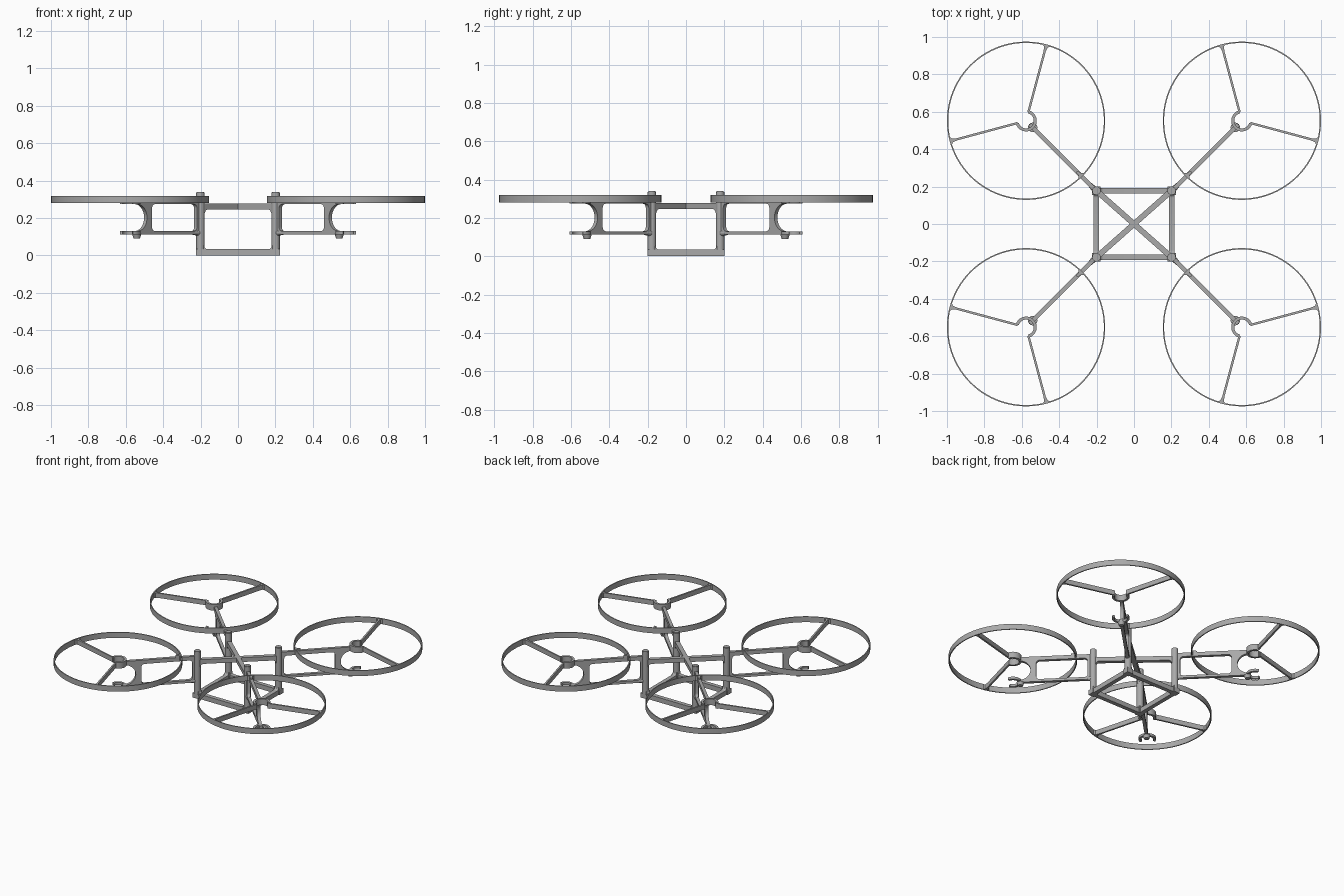
import bpy, bmesh, math
from mathutils import Matrix

if "Cube" in bpy.data.objects:
    bpy.data.objects.remove(bpy.data.objects["Cube"])

HX, HY = 0.577, 0.552      # rotor centres
PX, PY = 0.201, 0.178      # corner posts
RING_R = 0.423

grey = bpy.data.materials.new("plain grey")
grey.diffuse_color = (0.40, 0.40, 0.40, 1)
grey.use_nodes = True
grey.node_tree.nodes["Principled BSDF"].inputs["Base Color"].default_value = grey.diffuse_color


def add(name, mesh, matrix=Matrix()):
    ob = bpy.data.objects.new(name, mesh)
    ob.matrix_world = matrix
    bpy.context.collection.objects.link(ob)
    return ob


def plate(name, loops, depth):
    """Flat plate from closed outlines (inner outlines become holes)."""
    cu = bpy.data.curves.new(name, 'CURVE')
    cu.dimensions = '2D'
    cu.fill_mode = 'BOTH'
    cu.extrude = depth / 2
    for pts in loops:
        sp = cu.splines.new('POLY')
        sp.points.add(len(pts) - 1)
        for p, (x, y) in zip(sp.points, pts):
            p.co = (x, y, 0, 1)
        sp.use_cyclic_u = True
    tmp = add(name, cu)
    dg = bpy.context.evaluated_depsgraph_get()
    me = bpy.data.meshes.new_from_object(tmp.evaluated_get(dg))
    bpy.data.objects.remove(tmp)
    bm = bmesh.new()
    bm.from_mesh(me)
    bmesh.ops.remove_doubles(bm, verts=bm.verts, dist=1e-5)
    bmesh.ops.recalc_face_normals(bm, faces=bm.faces)
    bm.to_mesh(me)
    bm.free()
    me.materials.clear()
    me.materials.append(grey)
    return me


def cone(name, r1, r2, z0, z1, seg=24, bevel=0.0):
    me = bpy.data.meshes.new(name)
    bm = bmesh.new()
    bmesh.ops.create_cone(bm, cap_ends=True, segments=seg, radius1=r1, radius2=r2,
                          depth=z1 - z0, matrix=Matrix.Translation((0, 0, (z0 + z1) / 2)))
    if bevel:
        top = [e for e in bm.edges if all(v.co.z > z1 - 1e-4 for v in e.verts)]
        bmesh.ops.bevel(bm, geom=top, offset=bevel, segments=2, affect='EDGES')
    bm.to_mesh(me)
    bm.free()
    me.materials.append(grey)
    return me


def arc(cx, cy, r, a0, a1, n):
    return [(cx + r * math.cos(math.radians(a0 + (a1 - a0) * i / n)),
             cy + r * math.sin(math.radians(a0 + (a1 - a0) * i / n))) for i in range(n + 1)]


def rounded(x0, x1, y0, y1, r):
    return (arc(x1 - r, y1 - r, r, 0, 90, 6) + arc(x0 + r, y1 - r, r, 90, 180, 6)
            + arc(x0 + r, y0 + r, r, 180, 270, 6) + arc(x1 - r, y0 + r, r, 270, 360, 6))


def up(z):
    return Matrix.Translation((0, 0, z))


STAND = Matrix.Rotation(math.pi / 2, 4, 'X')     # turns a flat plate upright

# Rotor guard, hubs and spokes; local +x points outward from the body
ring = plate("guard_ring", [arc(0, 0, RING_R, 0, 356.25, 95),
                            arc(0, 0, RING_R - 0.007, 0, 356.25, 95)], 0.04)
c_shape = [arc(0, 0, 0.057, 60, 300, 28) + arc(0, 0, 0.041, 300, 60, 28)]
upper_hub = plate("upper_hub", c_shape, 0.044)
lower_hub = plate("lower_hub", c_shape, 0.018)
R = RING_R - 0.004
flare = [(R, 0.026), (R - 0.011, 0.01), (R - 0.035, 0.006)]
mirror = [(x, -y) for x, y in reversed(flare)]
spoke = plate("spoke", [flare + [(0.047, 0.006), (0.047, -0.006)] + mirror], 0.034)
gusset = plate("ring_gusset", [flare + mirror], 0.034)

# Arm side profile: upper and lower beams, rounded window, scooped outer end
END = -0.525
outline = ([(END, 0.112), (-0.028, 0.112), (-0.028, 0.130), (-0.055, 0.130)]
           + arc(-0.045, 0.202, 0.072, 262, 98, 20)
           + [(-0.045, 0.274), (-0.045, 0.302), (END, 0.302)])
window = rounded(-0.495, -0.155, 0.130, 0.274, 0.022)
arm = plate("arm_frame", [outline, window], 0.022)
peg = cone("mount_peg", 0.017, 0.025, 0.09, 0.114, 20)
collar = cone("arm_collar", 0.016, 0.011, 0, 0.04, 16)

k = 0
for sx in (-1, 1):
    for sy in (-1, 1):
        k += 1
        base = Matrix.Translation((sx * HX, sy * HY, 0)) @ Matrix.Rotation(math.atan2(sy, sx), 4, 'Z')
        add(f"guard_ring_{k}", ring, base @ up(0.299))
        add(f"upper_hub_{k}", upper_hub, base @ up(0.297))
        add(f"lower_hub_{k}", lower_hub, base @ up(0.121))
        add(f"arm_frame_{k}", arm, base @ STAND)
        add(f"mount_peg_{k}", peg, base @ Matrix.Translation((-0.05, 0, 0)))
        add(f"arm_collar_{k}", collar,
            base @ Matrix.Translation((-0.515, 0, 0.121)) @ Matrix.Rotation(math.pi / 2, 4, 'Y'))
        for side in (-1, 1):
            add(f"spoke_{k}_{'a' if side < 0 else 'b'}", spoke,
                base @ Matrix.Rotation(math.radians(60 * side), 4, 'Z') @ up(0.298))
        add(f"ring_gusset_{k}", gusset, base @ Matrix.Rotation(math.pi, 4, 'Z') @ up(0.298))

# Corner posts on square feet
post = cone("corner_post", 0.0225, 0.0225, 0, 0.34, 24, 0.004)
foot = plate("post_foot", [[(-.0225, -.0225), (.0225, -.0225), (.0225, .0225), (-.0225, .0225)]], 0.034)
for i, (sx, sy) in enumerate([(-1, -1), (1, -1), (1, 1), (-1, 1)], 1):
    add(f"corner_post_{i}", post, Matrix.Translation((sx * PX, sy * PY, 0)))
    add(f"post_foot_{i}", foot, Matrix.Translation((sx * PX, sy * PY, 0.017)))


# Bars with filleted ends: base square and top cross
def bar(name, half, gap, z0, z1, r, flip, width):
    """Bar from -half to half whose ends curve into the posts."""
    w = half - gap
    if flip:        # fillets hang downward
        pts = ([(-half, z1), (-half, z0 - r), (-w, z0 - r)] + arc(-w + r, z0 - r, r, 180, 90, 6)
               + arc(w - r, z0 - r, r, 90, 0, 6) + [(half, z0 - r), (half, z1)])
    else:
        pts = ([(-half, z0), (-half, z1 + r), (-w, z1 + r)] + arc(-w + r, z1 + r, r, 180, 270, 6)
               + arc(w - r, z1 + r, r, 270, 360, 6) + [(half, z1 + r), (half, z0)])
    return plate(name, [pts], width)


long_bar = bar("base_bar", PX, 0.02, 0, 0.034, 0.018, False, 0.03)
short_bar = bar("base_bar", PY, 0.02, 0, 0.034, 0.018, False, 0.03)
cross = bar("top_cross_bar", math.hypot(PX, PY), 0.02, 0.246, 0.277, 0.02, True, 0.03)
for s, n in ((-1, "front"), (1, "back")):
    add(f"base_bar_{n}", long_bar, Matrix.Translation((0, s * PY, 0)) @ STAND)
for s, n in ((-1, "left"), (1, "right")):
    add(f"base_bar_{n}", short_bar,
        Matrix.Translation((s * PX, 0, 0)) @ Matrix.Rotation(math.pi / 2, 4, 'Z') @ STAND)
    add(f"top_cross_bar_{n}", cross, Matrix.Rotation(s * math.atan2(PY, PX), 4, 'Z') @ STAND)

# Smooth curved surfaces, keep edges sharp
bpy.ops.object.select_all(action='DESELECT')
for me_done, ob in {o.data: o for o in bpy.data.objects}.items():
    ob.select_set(True)
    bpy.context.view_layer.objects.active = ob
bpy.ops.object.shade_smooth_by_angle(angle=math.radians(30))
